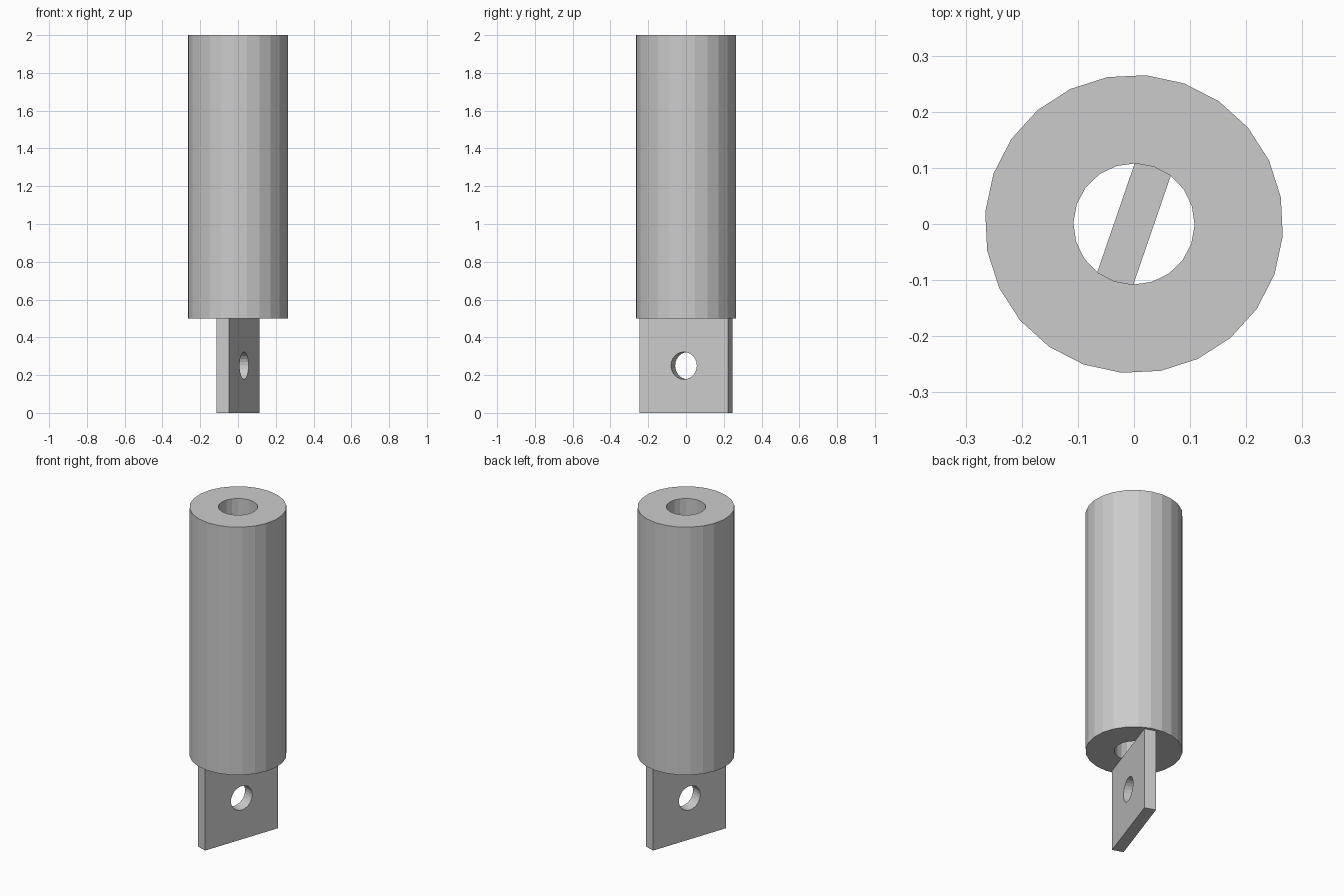
import bpy
import math
from mathutils import Matrix

cube = bpy.data.objects.get("Cube")
if cube:
    bpy.data.objects.remove(cube, do_unlink=True)

GREY = (0.6, 0.6, 0.6, 1.0)
grey = bpy.data.materials.new("plain grey")
grey.use_nodes = True
grey.diffuse_color = GREY
grey.node_tree.nodes["Principled BSDF"].inputs["Base Color"].default_value = GREY


def ring(radius, sides, phase=0.0):
    """Regular polygon outline; phase in degrees."""
    angles = [math.radians(phase) + math.tau * i / sides for i in range(sides)]
    return [(radius * math.cos(a), radius * math.sin(a)) for a in angles]


def extruded(name, outlines, thickness, matrix):
    """Solid from a closed outline with holes, centred on its thickness."""
    curve = bpy.data.curves.new(name + "_profile", "CURVE")
    curve.dimensions = "2D"
    curve.fill_mode = "BOTH"
    curve.extrude = thickness / 2
    for outline in outlines:
        spline = curve.splines.new("POLY")
        spline.points.add(len(outline) - 1)
        for point, (x, y) in zip(spline.points, outline):
            point.co = (x, y, 0, 1)
        spline.use_cyclic_u = True
    helper = bpy.data.objects.new(name + "_profile", curve)
    bpy.context.collection.objects.link(helper)
    bpy.context.view_layer.update()
    graph = bpy.context.evaluated_depsgraph_get()
    mesh = bpy.data.meshes.new_from_object(helper.evaluated_get(graph))
    bpy.data.objects.remove(helper, do_unlink=True)
    mesh.name = name
    mesh.materials.clear()
    mesh.materials.append(grey)
    mesh.transform(matrix)
    mesh.shade_flat()
    obj = bpy.data.objects.new(name, mesh)
    bpy.context.collection.objects.link(obj)
    return obj


# Thick-walled tube with a bore right through it
TUBE_BOTTOM, TUBE_TOP = 0.5, 2.0
extruded("tube", [ring(0.266, 24, 10.3), ring(0.108, 20, -1)],
         TUBE_TOP - TUBE_BOTTOM,
         Matrix.Translation((0, 0, (TUBE_TOP + TUBE_BOTTOM) / 2)))

# Upright tab below the tube, turned about z, with a pin hole
w, h = 0.248, TUBE_BOTTOM / 2
tab = [(-w, -h), (w, -h), (w, h), (-w, h)]
extruded("mounting_tab", [tab, ring(0.0725, 24)], 0.068,
         Matrix.Translation((0, 0, h))
         @ Matrix.Rotation(math.radians(71), 4, "Z")
         @ Matrix.Rotation(math.radians(90), 4, "X"))
